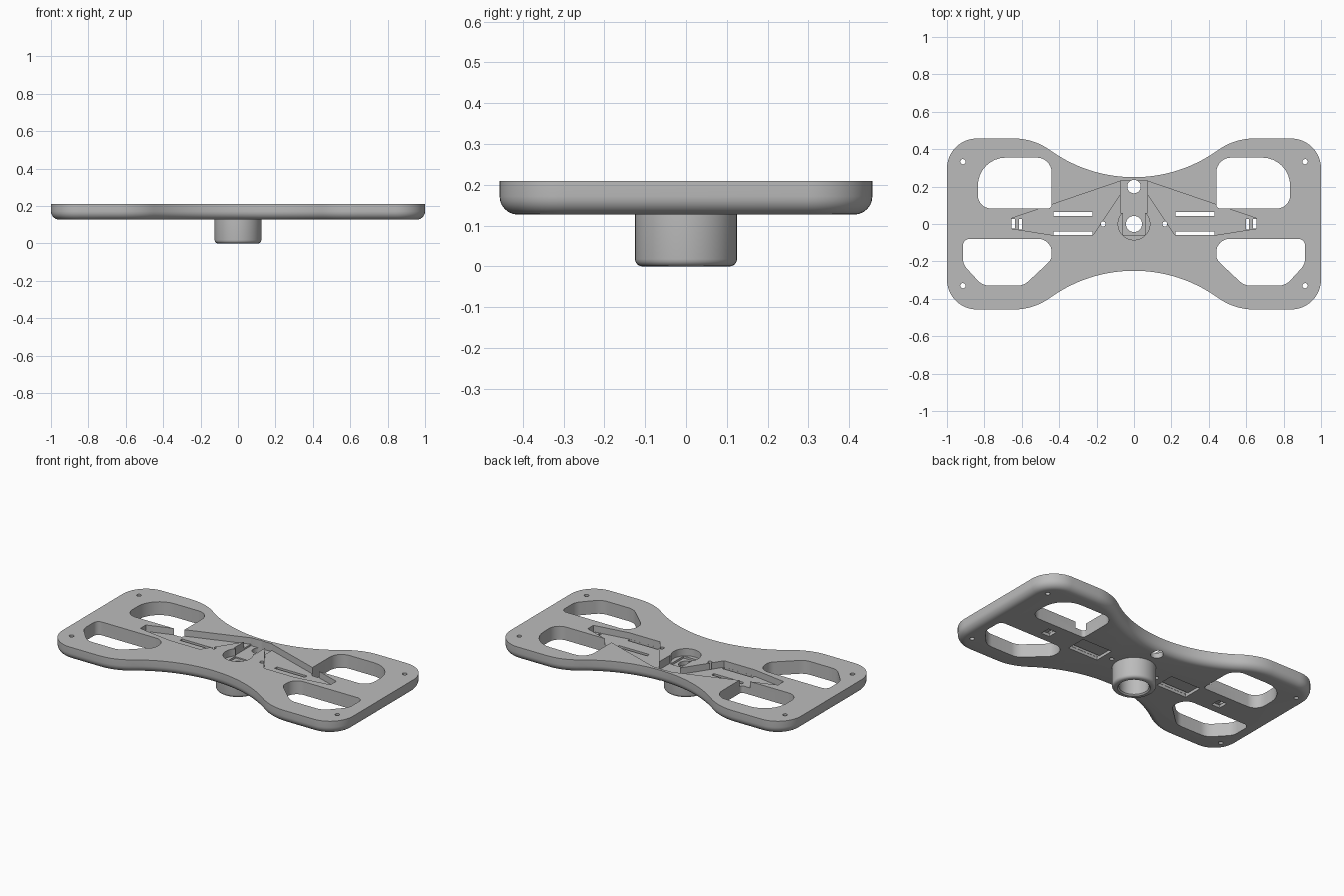
import bpy, bmesh, math
from mathutils import Vector

if "Cube" in bpy.data.objects:
    bpy.data.objects.remove(bpy.data.objects["Cube"])

TOP, BOTTOM = 0.21, 0.127
grey = bpy.data.materials.new("plain grey")
grey.diffuse_color = (0.5, 0.5, 0.5, 1)
grey.use_nodes = True
grey.node_tree.nodes["Principled BSDF"].inputs["Base Color"].default_value = grey.diffuse_color


def loft(name, rings, closed=False):
    """Skin equal-length rings; cap the ends or close the loop of rings."""
    bm = bmesh.new()
    loops = [[bm.verts.new(p) for p in ring] for ring in rings]
    pairs = list(zip(loops, loops[1:])) + ([(loops[-1], loops[0])] if closed else [])
    for a, b in pairs:
        for i in range(len(a)):
            j = (i + 1) % len(a)
            bm.faces.new((a[i], a[j], b[j], b[i]))
    if not closed:
        bm.faces.new(loops[0][::-1])
        bm.faces.new(loops[-1])
    bmesh.ops.recalc_face_normals(bm, faces=bm.faces)
    mesh = bpy.data.meshes.new(name)
    bm.to_mesh(mesh)
    bm.free()
    ob = bpy.data.objects.new(name, mesh)
    bpy.context.collection.objects.link(ob)
    mesh.materials.append(grey)
    return ob


def circle(x, y, r, n=32):
    return [(x + r * math.cos(2 * math.pi * i / n), y + r * math.sin(2 * math.pi * i / n))
            for i in range(n)]


def rect(x0, x1, y0, y1):
    return [(x0, y0), (x1, y0), (x1, y1), (x0, y1)]


def rounded(corners, n=8):
    """Polygon of (x, y, radius) corners with true arc fillets."""
    out = []
    for i, (x, y, r) in enumerate(corners):
        p = Vector((x, y))
        a = (Vector(corners[i - 1][:2]) - p).normalized()
        b = (Vector(corners[(i + 1) % len(corners)][:2]) - p).normalized()
        half = a.angle(b) / 2
        c = p + (a + b).normalized() * r / math.sin(half)
        s, e = p + a * r / math.tan(half) - c, p + b * r / math.tan(half) - c
        turn = s.angle_signed(e)
        for k in range(n + 1):
            t = -turn * k / n
            out.append((c.x + s.x * math.cos(t) - s.y * math.sin(t),
                        c.y + s.x * math.sin(t) + s.y * math.cos(t)))
    return out


def mirror(shape):
    return [(-x, y) for x, y in shape]


# Plate outline: one quarter from the waist to the end, mirrored around
W = 0.457
ang = 2 * math.atan((W - 0.25) / 0.64)
R, r = 0.45 / math.sin(ang), 0.19 / math.sin(ang)
quarter = [(R * math.sin(ang * k / 14), 0.25 + R - R * math.cos(ang * k / 14)) for k in range(15)]
quarter += [(0.64 - r * math.sin(ang * (1 - k / 8)), W - r + r * math.cos(ang * (1 - k / 8)))
            for k in range(1, 9)]
quarter += [(0.84 + 0.16 * math.sin(math.pi * k / 24), W - 0.16 + 0.16 * math.cos(math.pi * k / 24))
            for k in range(13)]
right = quarter + [(x, -y) for x, y in reversed(quarter)]
outline = right + [(-x, y) for x, y in reversed(right)][1:-1]


def inset(shape, d):
    out = []
    for i, (x, y) in enumerate(shape):
        p = Vector((x, y))
        a = (p - Vector(shape[i - 1])).normalized()
        b = (Vector(shape[(i + 1) % len(shape)]) - p).normalized()
        t = (a + b).normalized()
        out.append((x + t.y * d, y - t.x * d))
    return out


# Plate with a rounded lower rim
F = 0.045
rings = []
for k in range(7):
    t = math.pi / 2 * k / 6
    d, z = F * (1 - math.sin(t)), BOTTOM + F * (1 - math.cos(t))
    rings.append([(x, y, z) for x, y in inset(outline, d)])
rings.append([(x, y, TOP) for x, y in outline])
plate = loft("plate", rings)


def cut(shapes, z0, z1):
    for s in shapes:
        tool = loft("cutter", [[(x, y, z) for x, y in s] for z in (z0, z1)])
        tool.hide_render = True
        mod = plate.modifiers.new("cut", 'BOOLEAN')
        mod.operation, mod.solver, mod.object = 'DIFFERENCE', 'EXACT', tool
        bpy.ops.object.select_all(action='DESELECT')
        bpy.context.view_layer.objects.active = plate
        plate.select_set(True)
        bpy.ops.object.modifier_apply(modifier=mod.name)
        bpy.data.objects.remove(tool, do_unlink=True)


def cut_both(shapes, z0, z1):
    cut(shapes + [mirror(s) for s in shapes], z0, z1)


# Large hand openings and corner screw holes
upper = rounded([(0.44, 0.083, 0.02), (0.44, 0.355, 0.08), (0.835, 0.355, 0.15), (0.835, 0.083, 0.07)])
lower = rounded([(0.44, -0.08, 0.07), (0.915, -0.08, 0.035), (0.915, -0.215, 0.08),
                 (0.81, -0.33, 0.09), (0.59, -0.33, 0.09), (0.44, -0.19, 0.06)])
cut_both([upper, lower, circle(0.915, 0.333, 0.014, 16), circle(0.915, -0.33, 0.014, 16)], 0, 0.4)

# Wing recesses, cable channel and central seat in the top
wing = [(0.655, 0.03), (0.07, 0.23), (0.07, 0.165), (0.22, -0.06), (0.43, -0.06), (0.655, -0.025)]
cut_both([wing], TOP - 0.04, 0.4)
cut([rect(-0.072, 0.072, 0.06, 0.232)], TOP - 0.05, 0.4)
cut([circle(0, 0, 0.085, 40)], TOP - 0.045, 0.4)
cut([rect(-0.058, 0.058, -0.06, 0.061)], TOP - 0.058, 0.4)

# Strap slots with shallow pockets underneath, pilot holes, centre holes
cut_both([rect(0.222, 0.43, 0.043, 0.065), rect(0.222, 0.43, -0.0595, -0.04),
          rect(0.60, 0.615, -0.03, 0.028), rect(0.637, 0.654, -0.0245, 0.028),
          circle(0.165, 0, 0.013, 16)], 0, 0.4)
cut_both([rect(0.221, 0.431, -0.061, 0.066), rect(0.598, 0.656, -0.031, 0.031)], 0, BOTTOM + 0.018)
cut([circle(0, 0, 0.043), circle(0, 0.2, 0.036)], 0, 0.4)

# Hollow mounting collar below the plate
profile = [(0.085, BOTTOM + 0.002), (0.085, 0.008), (0.093, 0)]
profile += [(0.107 + 0.018 * math.sin(math.pi * k / 8), 0.018 - 0.018 * math.cos(math.pi * k / 8))
            for k in range(5)]
profile.append((0.125, BOTTOM + 0.002))
collar = loft("mounting_collar", [[(x, y, z) for x, y in circle(0, 0, rad, 48)] for rad, z in profile],
              closed=True)

for ob in (plate, collar):
    bpy.ops.object.select_all(action='DESELECT')
    bpy.context.view_layer.objects.active = ob
    ob.select_set(True)
    bpy.ops.object.shade_smooth_by_angle(angle=math.radians(30))
